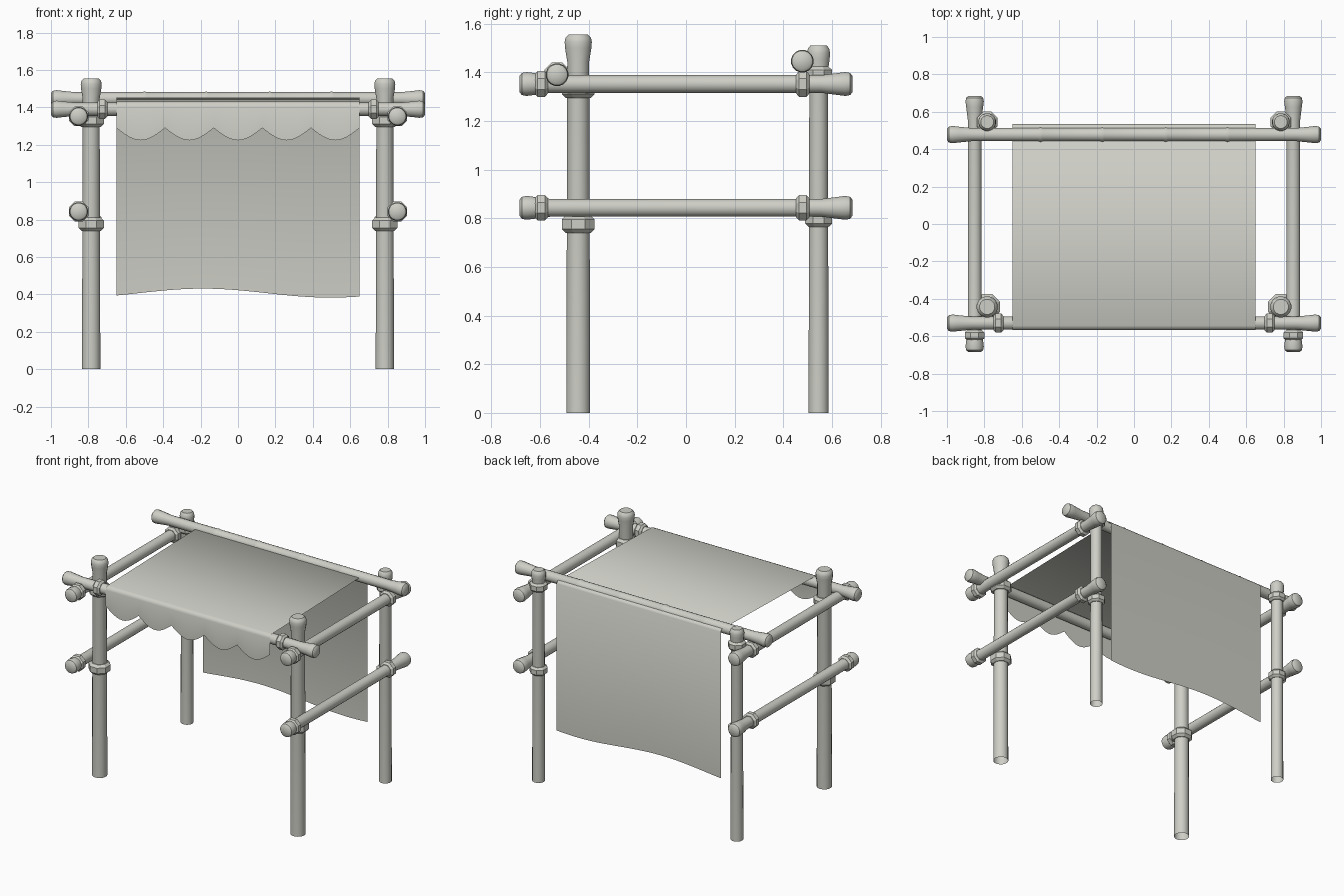
import bpy, bmesh, math
from mathutils import Vector, Matrix

cube = bpy.data.objects.get("Cube")
if cube:
    bpy.data.objects.remove(cube)


def material(name, colour):
    m = bpy.data.materials.new(name)
    m.use_nodes = True
    m.diffuse_color = colour
    m.node_tree.nodes["Principled BSDF"].inputs["Base Color"].default_value = colour
    return m


PALE = material("pale grey", (0.62, 0.62, 0.57, 1))


def finish(name, bm, angle=40):
    me = bpy.data.meshes.new(name)
    bm.to_mesh(me)
    bm.free()
    me.materials.append(PALE)
    ob = bpy.data.objects.new(name, me)
    bpy.context.collection.objects.link(ob)
    bpy.ops.object.select_all(action="DESELECT")
    ob.select_set(True)
    bpy.context.view_layer.objects.active = ob
    bpy.ops.object.shade_smooth_by_angle(angle=math.radians(angle))
    return ob


def lathe(name, profile, centre, axis, sides=16, caps=(True, True), angle=40):
    """Revolve (radius, height) pairs around an axis through centre."""
    bm = bmesh.new()
    place = Matrix.Translation(centre) @ Vector(axis).to_track_quat("Z", "Y").to_matrix().to_4x4()
    rings = []
    for r, h in profile:
        turns = [math.tau * (i + 0.5) / sides for i in range(sides)]
        rings.append([bm.verts.new(place @ Vector((r * math.cos(a), r * math.sin(a), h))) for a in turns])
    for a, b in zip(rings, rings[1:]):
        for i in range(sides):
            j = (i + 1) % sides
            bm.faces.new((a[i], a[j], b[j], b[i]))
    if caps[0]:
        bm.faces.new(rings[0][::-1])
    if caps[1]:
        bm.faces.new(rings[-1])
    return finish(name, bm, angle)


def post(name, x, y, top, r):
    # Tapering shaft, open at the foot, with a rounded knob on top
    k = r * 1.14
    profile = [(r, 0), (r * 0.92, top - 0.11), (k * 0.97, top - 0.055), (k, top - 0.03),
               (k * 0.93, top - 0.012), (k * 0.72, top)]
    lathe(name, profile, (x, y, 0), (0, 0, 1), caps=(False, True))


def rail(name, centre, axis, half, r, k, nodes=()):
    # Pole with a rounded knob at each end and optional joints along it
    end = [(k * 0.65, half), (k * 0.92, half - 0.01), (k, half - 0.03),
           (k * 0.92, half - 0.06), (r, half - 0.13)]
    middle = []
    for n in nodes:
        middle += [(r, n - 0.012), (r * 1.1, n), (r, n + 0.012)]
    profile = [(a, -b) for a, b in end] + middle + end[::-1]
    lathe(name, profile, centre, axis)


def lashing(name, centre, axis, r, half):
    # Chunky faceted binding
    lathe(name, [(r * 0.75, -half), (r, -half * 0.55), (r, half * 0.55), (r * 0.75, half)],
          centre, axis, sides=8, angle=25)


# Posts, side rails and their bindings
for side, s in (("left", 1), ("right", -1)):
    post(f"{side}_front_post", s * 0.785, -0.443, 1.555, 0.05)
    post(f"{side}_back_post", s * 0.785, 0.545, 1.51, 0.042)
    for level, z in (("lower", 0.843), ("upper", 1.352)):
        rail(f"{side}_{level}_side_rail", (s * 0.852, 0, z), (0, 1, 0), 0.685, 0.037, 0.05)
        for end, y in (("front", -0.595), ("back", 0.48)):
            lashing(f"{side}_{level}_{end}_rail_lashing", (s * 0.852, y, z), (0, 1, 0), 0.057, 0.027)
    for level, z in (("lower", 0.775), ("upper", 1.33)):
        lashing(f"{side}_{level}_front_post_lashing", (s * 0.785, -0.443, z), (0, 0, 1), 0.073, 0.036)
    for level, z in (("lower", 0.795), ("upper", 1.393)):
        lashing(f"{side}_{level}_back_post_lashing", (s * 0.785, 0.545, z), (0, 0, 1), 0.06, 0.03)
    lashing(f"{side}_cross_rail_lashing", (s * 0.725, -0.53, 1.39), (1, 0, 0), 0.055, 0.027)

# Cross rails
rail("front_cross_rail", (0, -0.53, 1.39), (1, 0, 0), 1.0, 0.036, 0.047)
rail("back_cross_rail", (0, 0.478, 1.446), (1, 0, 0), 1.0, 0.036, 0.047, (-0.5, -0.17, 0.17, 0.5))

# Single-sheet cloth: scalloped valance, roof and hanging back curtain
HALF, COLS = 0.65, 60


def valance_hem(x):
    t = (x + HALF) / (2 * HALF) * 5
    return 1.29 - 0.066 * abs(math.sin(math.pi * t))


def curtain_hem(x):
    return 0.407 - 0.024 * math.sin((x + 0.53) * 4.6 - math.pi)


bm = bmesh.new()
columns = []
for i in range(COLS + 1):
    x = -HALF + 2 * HALF * i / COLS
    path = [(-0.567, valance_hem(x)), (-0.567, 1.405), (-0.56, 1.423), (-0.543, 1.431),
            (0.525, 1.456), (0.535, 1.44), (0.535, curtain_hem(x))]
    columns.append([bm.verts.new((x, y, z)) for y, z in path])
for a, b in zip(columns, columns[1:]):
    for j in range(len(a) - 1):
        bm.faces.new((a[j], b[j], b[j + 1], a[j + 1]))
finish("cloth_awning", bm, 60)
